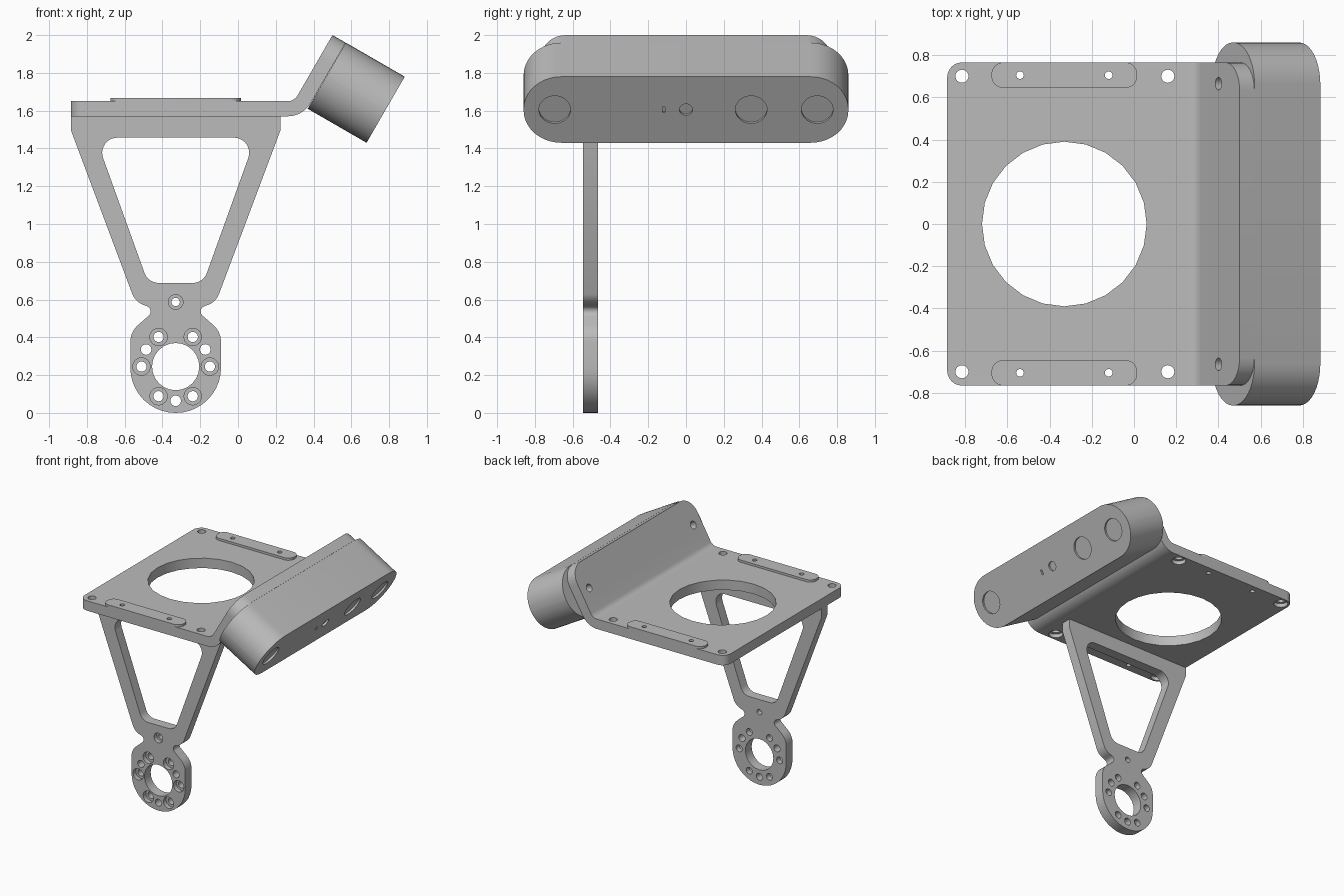
import bpy, bmesh, math
from mathutils import Matrix, Vector

if "Cube" in bpy.data.objects:
    bpy.data.objects.remove(bpy.data.objects["Cube"])

grey = bpy.data.materials.new("light_grey")
grey.use_nodes = True
GREY = (0.5, 0.5, 0.5, 1)
grey.diffuse_color = GREY
grey.node_tree.nodes["Principled BSDF"].inputs["Base Color"].default_value = GREY


def frame(origin, x_axis, y_axis):
    """Matrix whose local x and y carry an outline and local z its depth."""
    x, y = Vector(x_axis).normalized(), Vector(y_axis).normalized()
    m = Matrix((x, y, x.cross(y))).transposed().to_4x4()
    return Matrix.Translation(origin) @ m


def fillet(corners, steps=10):
    """Turn (x, y, radius) corners into a rounded outline."""
    out = []
    for i, (x, y, r) in enumerate(corners):
        p = Vector((x, y))
        if r == 0:
            out.append(p)
            continue
        a = (Vector(corners[i - 1][:2]) - p).normalized()
        b = (Vector(corners[(i + 1) % len(corners)][:2]) - p).normalized()
        half = a.angle(b) / 2
        centre = p + (a + b).normalized() * r / math.sin(half)
        start = p + a * r / math.tan(half) - centre
        sweep = start.angle_signed(p + b * r / math.tan(half) - centre)
        for k in range(steps + 1):
            out.append(centre + Matrix.Rotation(-sweep * k / steps, 2) @ start)
    return out


def rounded_box(w, h, r):
    return fillet([(-w, -h, r), (w, -h, r), (w, h, r), (-w, h, r)])


def prism(bm, outline, depth, matrix):
    verts = [bm.verts.new((p[0], p[1], 0)) for p in outline]
    bmesh.ops.remove_doubles(bm, verts=verts, dist=0.0005)
    verts = [v for v in verts if v.is_valid]
    face = bm.faces.new(verts)
    top = bmesh.ops.extrude_face_region(bm, geom=[face])["geom"]
    moved = [g for g in top if isinstance(g, bmesh.types.BMVert)]
    bmesh.ops.translate(bm, verts=moved, vec=(0, 0, depth))
    bmesh.ops.transform(bm, matrix=matrix, verts=verts + moved)


def drill(bm, x, y, r, z0, z1, matrix, sides=24):
    m = matrix @ Matrix.Translation((x, y, (z0 + z1) / 2))
    bmesh.ops.create_cone(bm, cap_ends=True, segments=sides, radius1=r,
                          radius2=r, depth=z1 - z0, matrix=m)


def finish(name, bm):
    bmesh.ops.recalc_face_normals(bm, faces=bm.faces)
    mesh = bpy.data.meshes.new(name)
    bm.to_mesh(mesh)
    bm.free()
    mesh.materials.append(grey)
    obj = bpy.data.objects.new(name, mesh)
    bpy.context.collection.objects.link(obj)
    return obj


def cut(obj, bm):
    """Subtract a cutter mesh from the object."""
    cutter = finish("cutter", bm)
    cutter.hide_render = True
    mod = obj.modifiers.new("cut", 'BOOLEAN')
    mod.operation, mod.solver, mod.object = 'DIFFERENCE', 'EXACT', cutter
    bpy.context.view_layer.objects.active = obj
    bpy.ops.object.modifier_apply(modifier=mod.name)
    bpy.data.objects.remove(cutter)


FLAT = Matrix.Identity(4)
CX = -0.33                      # centre line of arm and plate opening
parts = []

# Bent plate: side profile swept across, then rounded corners
up = Vector((0.5, 0.866))
bend = Vector((0.263, 1.71))
arc = [Vector((math.sin(math.radians(a)), -math.cos(math.radians(a)))) for a in range(0, 61, 10)]
profile = [Vector((-0.885, 1.57))] + [bend + 0.14 * d for d in arc]
profile += [Vector((0.57, 1.96)), Vector((0.50, 2.0))]
profile += [bend + 0.06 * d for d in reversed(arc)] + [Vector((-0.885, 1.65))]
bm = bmesh.new()
prism(bm, profile, 1.53, frame((0, 0.765, 0), (1, 0, 0), (0, 0, 1)))


def corner_edges(test):
    return [e for e in bm.edges if all(test(v.co) for v in e.verts)
            and abs(e.verts[0].co.y - e.verts[1].co.y) < 0.01]


for test, radius in ((lambda c: c.z > 1.9, 0.13), (lambda c: c.x < -0.88, 0.07)):
    bmesh.ops.bevel(bm, geom=corner_edges(test), offset=radius, segments=8,
                    profile=0.5, affect='EDGES')
plate = finish("bent_plate", bm)
parts.append(plate)

# Raised strips along both plate edges
for side, name in ((-1, "right_strip"), (1, "left_strip")):
    bm = bmesh.new()
    prism(bm, rounded_box(0.345, 0.06, 0.055), 0.018,
          Matrix.Translation((CX, side * 0.705, 1.65)))
    parts.append(finish(name, bm))

# Plate openings: counterbores below, screw holes, central opening
bores, holes, pins = bmesh.new(), bmesh.new(), [bmesh.new() for _ in range(3)]
flange = frame((0.40, 0, 1.827), (0, 1, 0), (0.5, 0, 0.866))
drill(holes, CX, 0, 0.39, 1.4, 1.8, FLAT)
for side in (-1, 1):
    for x in (-0.815, 0.16):
        drill(bores, x, side * 0.70, 0.052, 1.5, 1.6, FLAT)
        drill(holes, x, side * 0.70, 0.031, 1.4, 1.8, FLAT)
    drill(holes, side * 0.665, 0, 0.03, -0.05, 0.12, flange)
    for x in (-0.54, -0.12):
        for pin in pins:
            drill(pin, x, side * 0.705, 0.018, 1.4, 1.8, FLAT)
cut(plate, bores)
cut(plate, holes)
for part, pin in zip(list(parts), pins):
    cut(part, pin)

# Sensor housing: stadium block on the tilted flange, shallow lens recesses
tilt = frame((0.47, 0, 1.785), (0, 1, 0), (0.5, 0, 0.866))
bm = bmesh.new()
prism(bm, rounded_box(0.86, 0.202, 0.2), 0.36, tilt)
housing = finish("sensor_housing", bm)
bm = bmesh.new()
for y, r in ((-0.695, 0.084), (0.345, 0.084), (0.695, 0.084), (0, 0.035)):
    drill(bm, y, 0, r, 0.345, 0.4, tilt, 32)
slot = tilt @ Matrix.Translation((-0.117, 0, 0.375)) @ Matrix.Diagonal((0.014, 0.036, 0.06, 1))
bmesh.ops.create_cube(bm, size=1, matrix=slot)
cut(housing, bm)
parts.append(housing)

# Support arm: mirrored outline with a tapered window
half = [(0.24, 0, 0.239), (0.24, 0.43, 0.12), (0.105, 0.547, 0.03),
        (0.214, 0.588, 0.1), (0.555, 1.497, 0), (0.555, 1.57, 0)]
outline = half + [(-x, z, r) for x, z, r in reversed(half)]
window = [(0.146, 0.688, 0.08), (0.423, 1.457, 0.08)]
window += [(-x, z, r) for x, z, r in reversed(window)]
front = frame((CX, -0.465, 0), (1, 0, 0), (0, 0, 1))
bm = bmesh.new()
prism(bm, fillet(outline), 0.08, front)
arm = finish("support_arm", bm)

# Arm openings: window, hub bore and the ring of screw holes
bores, holes = bmesh.new(), bmesh.new()
prism(holes, fillet(window), 0.3, front @ Matrix.Translation((0, 0, -0.1)))
drill(holes, 0, 0.245, 0.125, -0.1, 0.2, front)
spots = [(0, 0.587, 0.022, 0.039)]
for k in range(6):
    a = math.radians(60 * k)
    spots.append((0.181 * math.cos(a), 0.245 + 0.181 * math.sin(a), 0.027, 0.046))
for k in range(3):
    a = math.radians(30 + 120 * k)
    spots.append((0.181 * math.cos(a), 0.245 + 0.181 * math.sin(a), 0.028, 0))
for x, z, r, bore in spots:
    drill(holes, x, z, r, -0.1, 0.2, front)
    if bore:
        drill(bores, x, z, bore, 0.045, 0.2, front)
cut(arm, bores)
cut(arm, holes)
parts.append(arm)

# Smooth curved walls, keep hard edges
bpy.ops.object.select_all(action='DESELECT')
for part in parts:
    part.select_set(True)
bpy.context.view_layer.objects.active = arm
bpy.ops.object.shade_smooth_by_angle(angle=math.radians(30))
